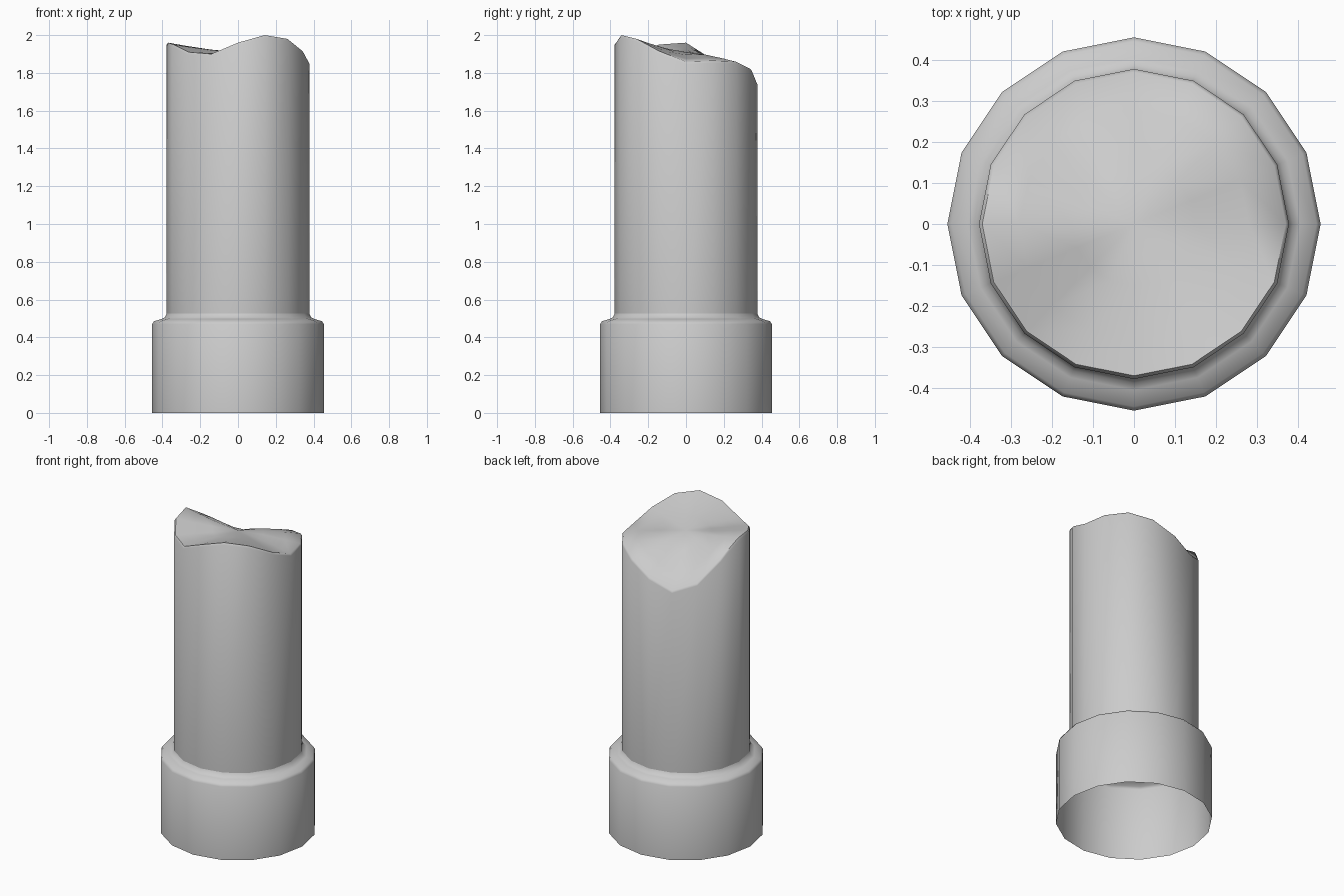
import bpy, bmesh, math

if "Cube" in bpy.data.objects:
    bpy.data.objects.remove(bpy.data.objects["Cube"])

SIDES = 16

def ring(bm, r, heights):
    return [bm.verts.new((r * math.cos(math.tau * i / SIDES),
                          r * math.sin(math.tau * i / SIDES), h))
            for i, h in enumerate(heights)]

def bridge(bm, a, b):
    for i in range(SIDES):
        j = (i + 1) % SIDES
        bm.faces.new((a[i], a[j], b[j], b[i]))

def build(name, rings, centre=None):
    bm = bmesh.new()
    loops = [ring(bm, r, h) for r, h in rings]
    for a, b in zip(loops, loops[1:]):
        bridge(bm, a, b)
    if centre is not None:
        tip = bm.verts.new((0, 0, centre))
        for i in range(SIDES):
            bm.faces.new((loops[-1][i], loops[-1][(i + 1) % SIDES], tip))
    mesh = bpy.data.meshes.new(name)
    bm.to_mesh(mesh)
    bm.free()
    ob = bpy.data.objects.new(name, mesh)
    bpy.context.collection.objects.link(ob)
    bpy.context.view_layer.objects.active = ob
    ob.select_set(True)
    bpy.ops.object.shade_smooth_by_angle(angle=math.radians(50))
    ob.select_set(False)
    return ob

def flat(z):
    return [z] * SIDES

# Wide collar at the foot, open below, with a small cove up to the shaft
build("base_collar", [(r, flat(z)) for r, z in (
    (0.455, 0), (0.455, 0.47), (0.445, 0.485), (0.405, 0.497),
    (0.388, 0.505), (0.378, 0.525))])

# Height of the broken rim, counter-clockwise from +x
rim = [1.86, 1.865, 1.86, 1.82, 1.75, 1.69, 1.74, 1.87,
       1.96, 1.95, 1.91, 1.90, 1.96, 2.0, 1.98, 1.915]
CENTRE = 1.91

def blend(w):
    return [CENTRE + (h - CENTRE) * w for h in rim]

# Shaft with a slightly rounded rim and an uneven broken top
build("broken_shaft", [
    (0.378, flat(0.525)), (0.378, [h - 0.012 for h in rim]), (0.370, rim),
    (0.28, blend(0.68)), (0.15, blend(0.28))], CENTRE)
